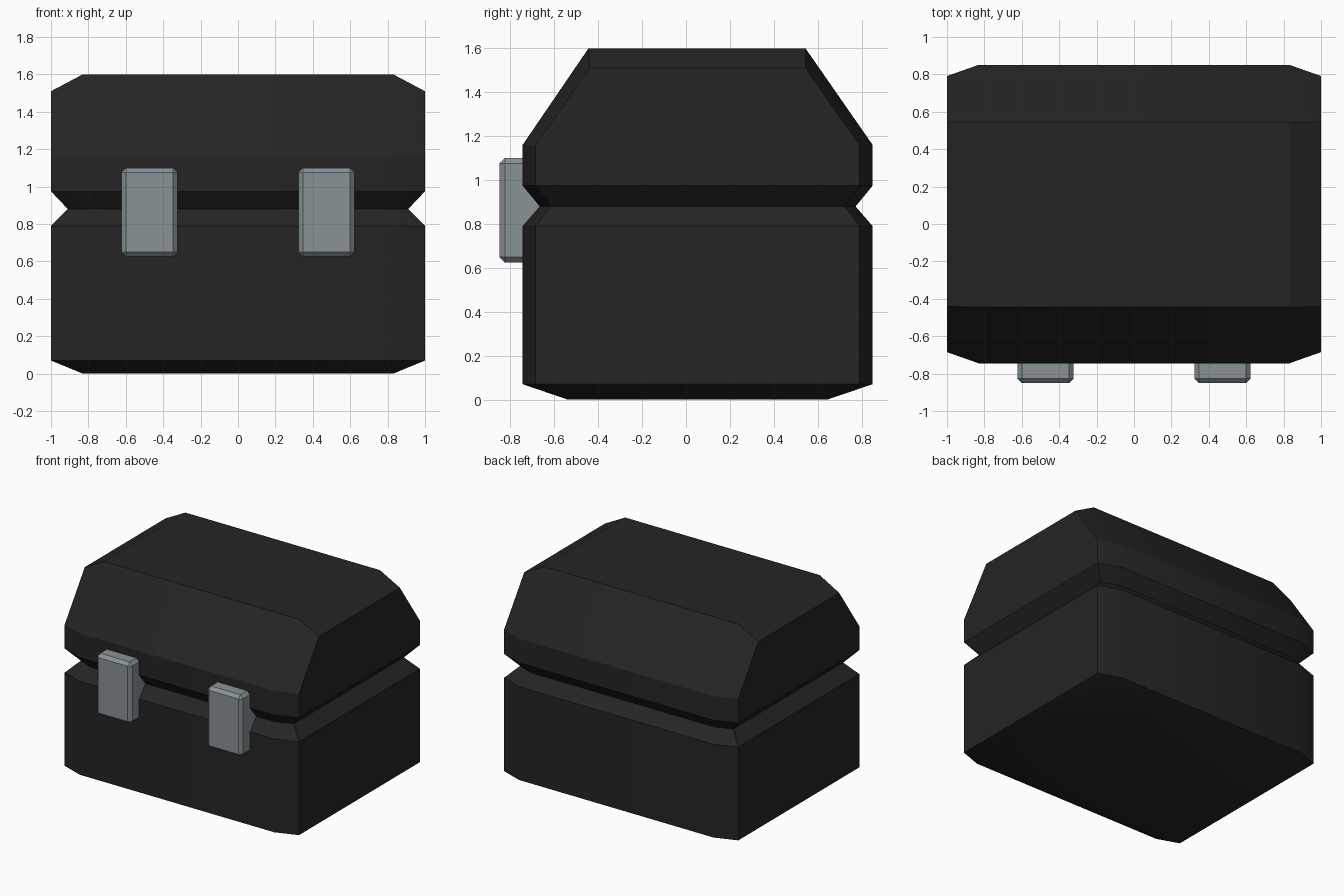
import bpy, bmesh, math

if "Cube" in bpy.data.objects:
    bpy.data.objects.remove(bpy.data.objects["Cube"])

def material(name, rgb):
    m = bpy.data.materials.new(name)
    m.diffuse_color = (*rgb, 1)
    m.use_nodes = True
    m.node_tree.nodes["Principled BSDF"].inputs["Base Color"].default_value = m.diffuse_color
    return m

black = material("matte black", (0.018, 0.018, 0.018))
grey = material("grey metal", (0.25, 0.29, 0.305))

MID = 0.053  # the case sits slightly behind the centre, clasps stick out in front

def ring(z, xs, xl, ys, yl):
    """Rectangle with shallow chamfered corners: eight points."""
    pts = []
    for sx in (-1, 1):
        for sy in (-1, 1):
            pts += [(sx * xl, MID + sy * ys, z), (sx * xs, MID + sy * yl, z)]
    return pts

def rect(z, x, y0, y1):
    return [(s * x, y, z) for s in (-1, 1) for y in (y0, y1)]

def hull_into(bm, pts):
    vs = [bm.verts.new(p) for p in pts]
    bmesh.ops.convex_hull(bm, input=vs)

def finish(bm, name, mat):
    bmesh.ops.recalc_face_normals(bm, faces=bm.faces)
    me = bpy.data.meshes.new(name)
    bm.to_mesh(me)
    bm.free()
    ob = bpy.data.objects.new(name, me)
    bpy.context.collection.objects.link(ob)
    me.materials.append(mat)
    bpy.ops.object.select_all(action='DESELECT')
    ob.select_set(True)
    bpy.context.view_layer.objects.active = ob
    return ob

# case: lower tub and upper lid, meeting in a V groove
GROOVE = 0.88
groove = ring(GROOVE, 0.78, 0.91, 0.67, 0.72)

def wide(z):
    return ring(z, 0.83, 1.0, 0.738, 0.798)

bm = bmesh.new()
hull_into(bm, rect(0, 0.83, -0.54, 0.645) + wide(0.07) + wide(0.79) + groove)
hull_into(bm, groove + wide(0.975) + wide(1.16)
          + rect(1.51, 1.0, -0.44, 0.545) + rect(1.6, 0.83, -0.445, 0.545))
# open the hidden caps at the groove and join both halves
caps = [f for f in bm.faces if all(abs(v.co.z - GROOVE) < 1e-4 for v in f.verts)]
bmesh.ops.delete(bm, geom=caps, context='FACES')
bmesh.ops.remove_doubles(bm, verts=bm.verts, dist=1e-4)
bmesh.ops.dissolve_limit(bm, angle_limit=math.radians(1), verts=bm.verts, edges=bm.edges)
finish(bm, "case", black)
bpy.ops.object.shade_smooth_by_angle(angle=math.radians(25))

# two clasps bridging the groove
for side, x in (("left", -0.473), ("right", 0.473)):
    bm = bmesh.new()
    bmesh.ops.create_cube(bm, size=1)
    for v in bm.verts:
        v.co = (x + v.co.x * 0.30, -0.75 + v.co.y * 0.20, 0.863 + v.co.z * 0.475)
    edges = [e for e in bm.edges if any(v.co.y < -0.8 for v in e.verts)]
    bmesh.ops.bevel(bm, geom=edges, offset=0.024, segments=1, profile=0.5, affect='EDGES')
    finish(bm, side + "_clasp", grey)
    bpy.ops.object.shade_smooth_by_angle(angle=math.radians(30))
